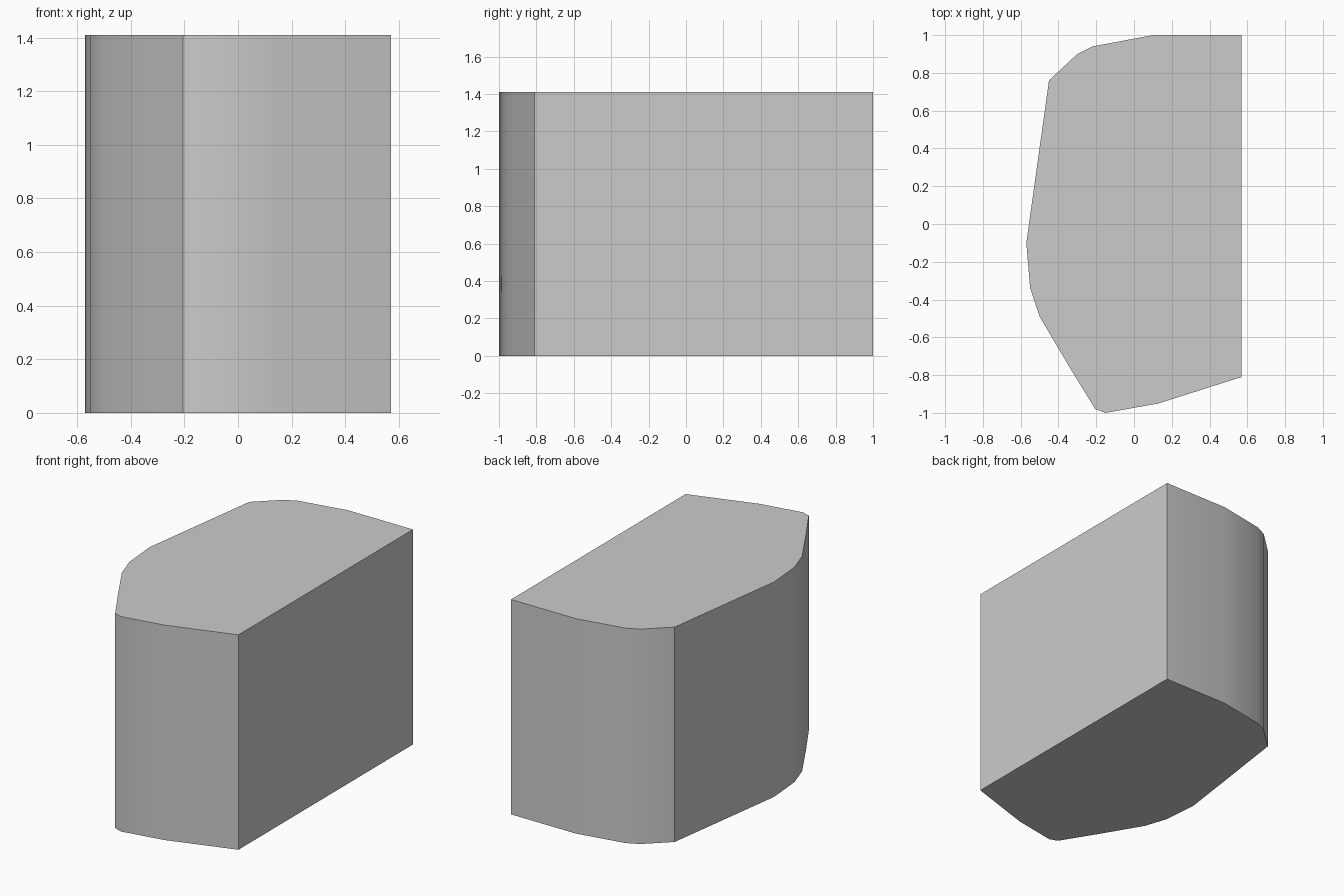
import bpy
import bmesh
import math

if "Cube" in bpy.data.objects:
    bpy.data.objects.remove(bpy.data.objects["Cube"], do_unlink=True)

HEIGHT = 1.41

# Plan outline, counter-clockwise from the front left corner
OUTLINE = [
    (0.57, -0.81), (0.57, 1.0), (0.1, 1.0), (-0.22, 0.94), (-0.3, 0.9),
    (-0.45, 0.76), (-0.57, -0.1), (-0.55, -0.34), (-0.5, -0.49),
    (-0.34, -0.76), (-0.205, -0.98), (-0.15, -1.0), (0.13, -0.95),
]


def make_material(name, color):
    mat = bpy.data.materials.new(name)
    mat.use_nodes = True
    mat.diffuse_color = color
    mat.node_tree.nodes["Principled BSDF"].inputs["Base Color"].default_value = color
    return mat


def make_prism(name, outline, height, material):
    bm = bmesh.new()
    base = bm.faces.new([bm.verts.new((x, y, 0)) for x, y in outline])
    top = bmesh.ops.extrude_face_region(bm, geom=[base], use_keep_orig=True)
    verts = [g for g in top["geom"] if isinstance(g, bmesh.types.BMVert)]
    bmesh.ops.translate(bm, vec=(0, 0, height), verts=verts)
    bmesh.ops.recalc_face_normals(bm, faces=bm.faces)
    mesh = bpy.data.meshes.new(name)
    bm.to_mesh(mesh)
    bm.free()
    mesh.materials.append(material)
    obj = bpy.data.objects.new(name, mesh)
    bpy.context.collection.objects.link(obj)
    return obj


# Solid block with a flat left wall and a softly faceted right side
grey = make_material("light_grey", (0.6, 0.6, 0.6, 1))
block = make_prism("curved_block", OUTLINE, HEIGHT, grey)

# Smooth the shallow bends, keep the main corners crisp
bpy.ops.object.select_all(action="DESELECT")
block.select_set(True)
bpy.context.view_layer.objects.active = block
bpy.ops.object.shade_smooth_by_angle(angle=math.radians(34))
